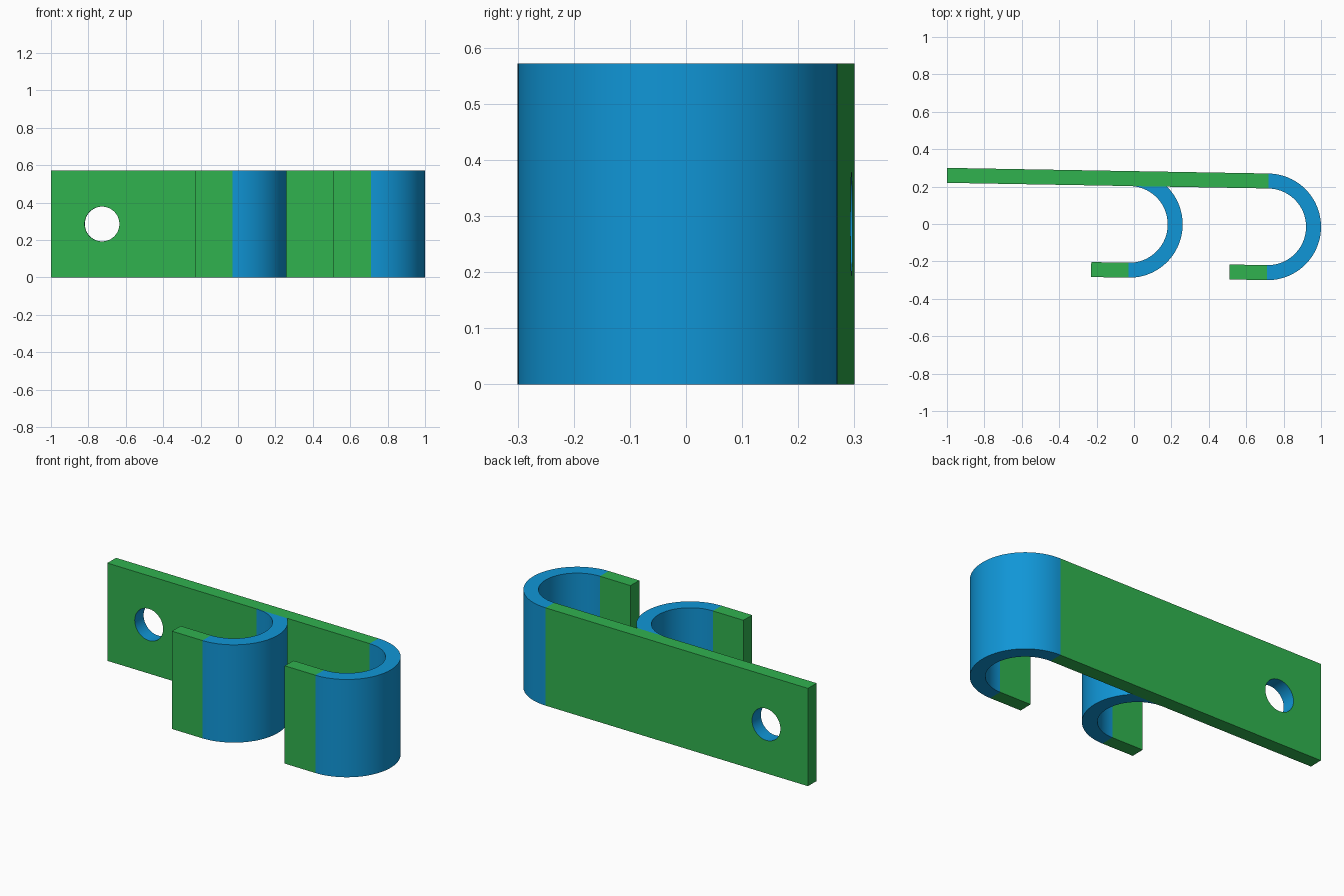
import bpy, bmesh, math
from mathutils import Matrix, Vector

if "Cube" in bpy.data.objects:
    bpy.data.objects.remove(bpy.data.objects["Cube"])

H = 0.572                 # strip height
R, r = 0.285, 0.205       # outer and inner bend radius
TILT = math.radians(-1)
# Local frame: u runs along the plate, origin at the end hook's bend centre
FRAME = Matrix.Translation((0.715, -0.015, 0)) @ Matrix.Rotation(TILT, 4, 'Z')


def material(name, color):
    m = bpy.data.materials.new(name)
    m.diffuse_color = (*color, 1)
    m.use_nodes = True
    m.node_tree.nodes["Principled BSDF"].inputs["Base Color"].default_value = m.diffuse_color
    return m


GREEN = material("green", (0.0296, 0.445, 0.078))
BLUE = material("blue", (0.0052, 0.305, 0.679))


def extrude(name, profile, mats):
    """Extrude a flat outline upward to the strip height."""
    bm = bmesh.new()
    base = bm.faces.new([bm.verts.new((u, v, 0)) for u, v in profile])
    top = bmesh.ops.extrude_face_region(bm, geom=[base], use_keep_orig=True)["geom"]
    bmesh.ops.translate(bm, vec=(0, 0, H),
                        verts=[g for g in top if isinstance(g, bmesh.types.BMVert)])
    bmesh.ops.recalc_face_normals(bm, faces=bm.faces)
    bm.transform(FRAME)
    me = bpy.data.meshes.new(name)
    bm.to_mesh(me)
    bm.free()
    for m in mats:
        me.materials.append(m)
    ob = bpy.data.objects.new(name, me)
    bpy.context.collection.objects.link(ob)
    return ob


def smooth(ob):
    bpy.ops.object.select_all(action='DESELECT')
    ob.select_set(True)
    bpy.context.view_layer.objects.active = ob
    bpy.ops.object.shade_smooth_by_angle(angle=math.radians(30))


def arc(u, radius, a0, a1, n=48):
    return [(u + radius * math.cos(a0 + (a1 - a0) * i / n),
             radius * math.sin(a0 + (a1 - a0) * i / n)) for i in range(n + 1)]


def rect(u0, u1, v0, v1):
    return [(u0, v0), (u1, v0), (u1, v1), (u0, v1)]


# Hooks: a half-round bend and a straight lip
q = math.pi / 2
# the middle bend stops where it meets the plate's inner face
for name, u, stop in (("end", 0, q), ("middle", -0.74, math.asin(r / R))):
    bend = extrude(name + "_hook_bend", arc(u, R, -q, stop) + arc(u, r, q, -q), [BLUE])
    smooth(bend)
    extrude(name + "_hook_lip", rect(u - 0.2, u, -R, -r), [GREEN])

# Mounting plate with a round screw hole
plate = extrude("mounting_plate", rect(-1.719, 0, r, R), [GREEN, BLUE])
bpy.ops.mesh.primitive_cylinder_add(vertices=64, radius=0.093, depth=0.4)
cutter = bpy.context.object
cutter.name = "screw_hole_cutter"
cutter.data.transform(FRAME @ Matrix.Translation((-1.446, 0.245, H / 2))
                      @ Matrix.Rotation(q, 4, 'X'))
for m in (GREEN, BLUE):
    cutter.data.materials.append(m)
for p in cutter.data.polygons:
    p.material_index = 1
cut = plate.modifiers.new("screw_hole", 'BOOLEAN')
cut.operation = 'DIFFERENCE'
cut.solver = 'EXACT'
cut.object = cutter
bpy.ops.object.select_all(action='DESELECT')
plate.select_set(True)
bpy.context.view_layer.objects.active = plate
bpy.ops.object.modifier_apply(modifier=cut.name)
bpy.data.objects.remove(cutter)
smooth(plate)
